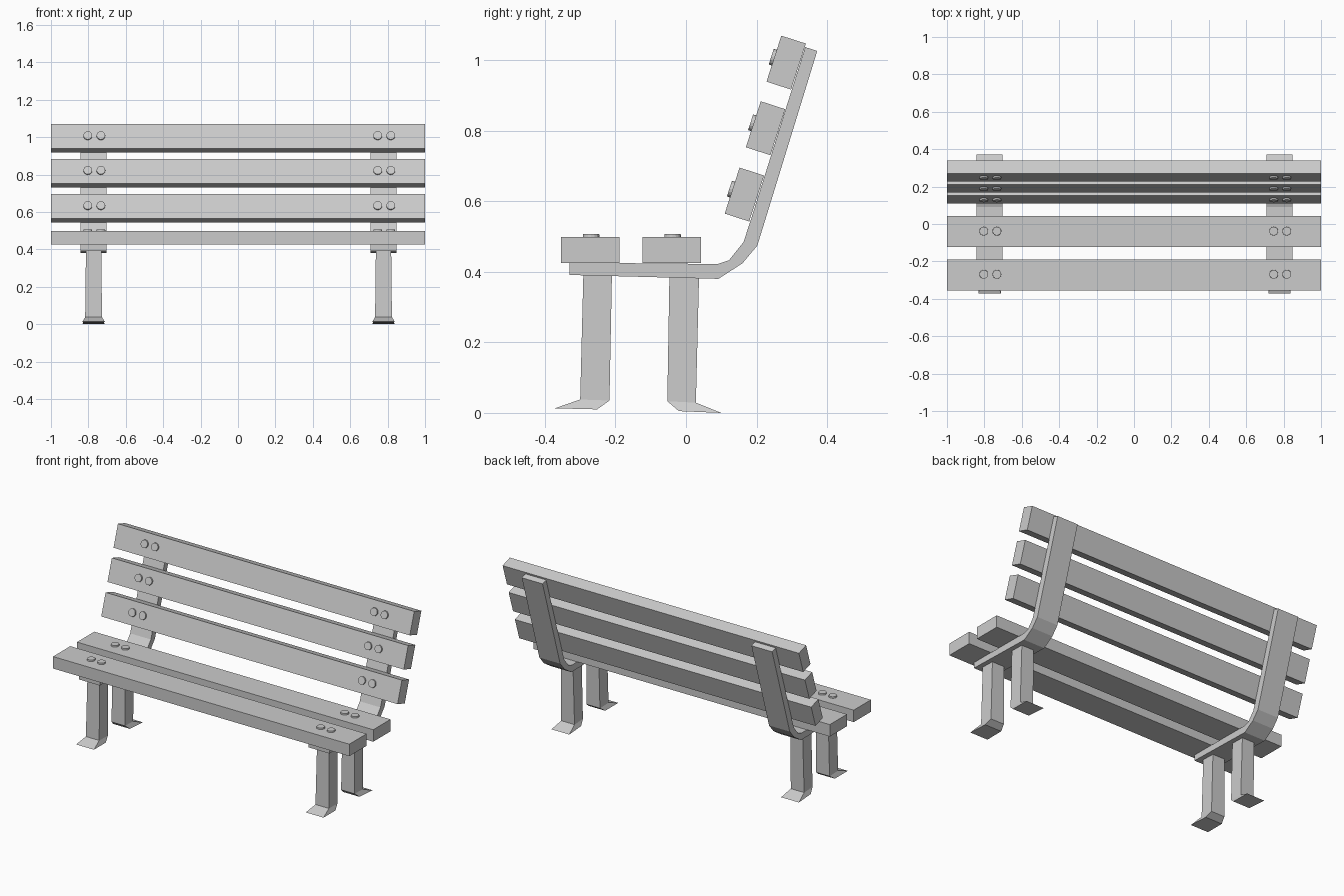
import bpy, bmesh, math
from mathutils import Matrix, Vector

if "Cube" in bpy.data.objects:
    bpy.data.objects.remove(bpy.data.objects["Cube"])

SIDES = {"left": -0.772, "right": 0.778}   # x centre of each metal frame


def make(name, bm):
    bmesh.ops.recalc_face_normals(bm, faces=bm.faces)
    me = bpy.data.meshes.new(name)
    bm.to_mesh(me)
    bm.free()
    ob = bpy.data.objects.new(name, me)
    bpy.context.collection.objects.link(ob)
    return ob


def loft(name, cx, pts, quads):
    """Mirror (y, z, half width) points to both sides of cx; quads are the side faces."""
    bm = bmesh.new()
    a = [bm.verts.new((cx - w, y, z)) for y, z, w in pts]
    b = [bm.verts.new((cx + w, y, z)) for y, z, w in pts]
    n = len(pts)
    for q in quads:
        bm.faces.new([a[i] for i in q])
        bm.faces.new([b[i] for i in reversed(q)])
    for i in range(n):
        j = (i + 1) % n
        bm.faces.new((a[i], b[i], b[j], a[j]))
    return make(name, bm)


def slat(name, cy, cz, depth, thick, tilt):
    """Plank along x; depth runs along its face, thick along its normal."""
    bm = bmesh.new()
    m = (Matrix.Translation((0, cy, cz)) @ Matrix.Rotation(tilt, 4, 'X')
         @ Matrix.Diagonal((2, depth, thick, 1)))
    bmesh.ops.create_cube(bm, size=1, matrix=m)
    make(name, bm)
    # pairs of bolt heads on the plank's face
    for side, cx in SIDES.items():
        bm = bmesh.new()
        for dx in (-0.031, 0.039):
            m = (Matrix.Translation((cx + dx, cy, cz)) @ Matrix.Rotation(tilt, 4, 'X')
                 @ Matrix.Translation((0, 0.003, thick / 2 + 0.002)))
            bmesh.ops.create_cone(bm, cap_ends=True, segments=16, radius1=0.024,
                                  radius2=0.023, depth=0.014, matrix=m)
        ob = make(f"{name}_bolts_{side}", bm)


# seat planks
slat("seat_slat_front", -0.272, 0.4615, 0.166, 0.073, 0)
slat("seat_slat_rear", -0.041, 0.4615, 0.166, 0.073, 0)

# backrest planks, leaning back
tilt = math.atan2(0.13, 0.042)
for i, (y, z) in enumerate([(0.1655, 0.619), (0.2255, 0.807), (0.284, 0.993)]):
    slat(f"back_slat_{i + 1}", y, z, 0.137, 0.073, tilt)

# bent strap profile: inner edge, then outer edge (same count)
inner = [(-0.33, 0.426), (0.09, 0.422), (0.122, 0.433), (0.163, 0.484), (0.182, 0.542), (0.338, 1.037)]
outer = [(-0.33, 0.391), (0.092, 0.380), (0.160, 0.424), (0.202, 0.474), (0.220, 0.532), (0.372, 1.026)]
# legs: top front, ankle front, toe/heel bottom, ankle back, top back
front_leg = [(-0.291, 0.392, 0.041), (-0.300, 0.038, 0.045), (-0.372, 0.013, 0.060),
             (-0.252, 0.010, 0.056), (-0.217, 0.035, 0.045), (-0.210, 0.392, 0.041)]
rear_leg = [(-0.047, 0.388, 0.041), (-0.053, 0.033, 0.045), (-0.020, 0.005, 0.056),
            (0.100, 0.000, 0.060), (0.028, 0.029, 0.045), (0.037, 0.388, 0.041)]

for side, cx in SIDES.items():
    n = len(inner)
    ring = [(y, z, 0.07) for y, z in inner + outer[::-1]]
    loft(f"frame_strap_{side}", cx, ring,
         [(i, i + 1, 2 * n - 2 - i, 2 * n - 1 - i) for i in range(n - 1)])
    for name, pts in (("front_leg", front_leg), ("rear_leg", rear_leg)):
        loft(f"{name}_{side}", cx, pts, [(0, 1, 4, 5), (1, 2, 3, 4)])
